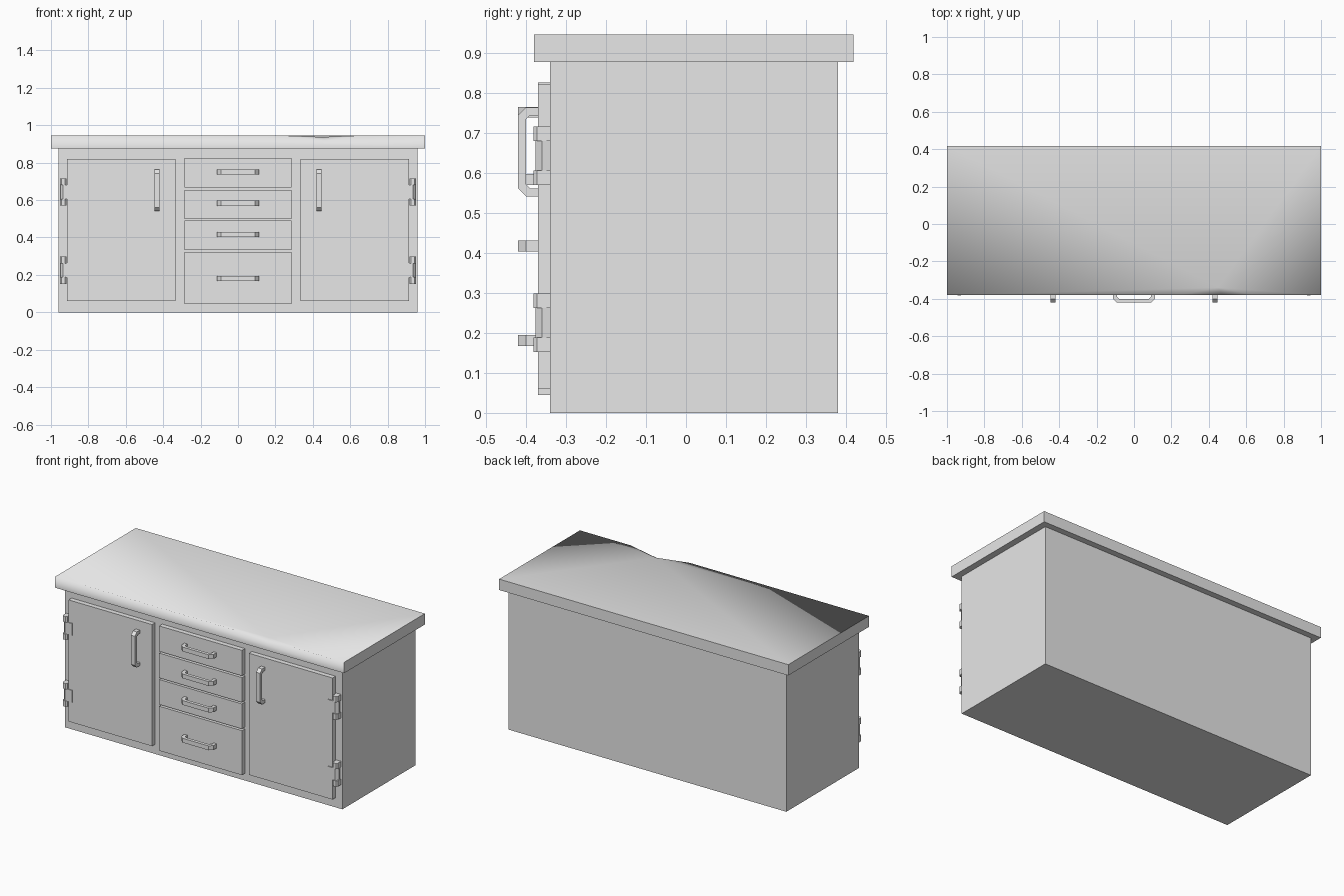
import bpy, bmesh, math
from mathutils import Vector

if "Cube" in bpy.data.objects:
    bpy.data.objects.remove(bpy.data.objects["Cube"], do_unlink=True)

grey = bpy.data.materials.new("plain grey")
grey.use_nodes = True
grey.diffuse_color = (0.8, 0.8, 0.8, 1)
grey.node_tree.nodes["Principled BSDF"].inputs["Base Color"].default_value = (0.8, 0.8, 0.8, 1)


def finish(name, bm):
    bmesh.ops.recalc_face_normals(bm, faces=bm.faces)
    mesh = bpy.data.meshes.new(name)
    bm.to_mesh(mesh)
    bm.free()
    mesh.materials.append(grey)
    obj = bpy.data.objects.new(name, mesh)
    bpy.context.collection.objects.link(obj)
    return obj


def box(name, x, y, z):
    """Box between pairs of limits."""
    bm = bmesh.new()
    bmesh.ops.create_cube(bm, size=1)
    for v in bm.verts:
        v.co = Vector([(a + b) / 2 + c * (b - a) for c, (a, b) in zip(v.co, (x, y, z))])
    return finish(name, bm)


def prism(name, outline, half, place):
    """Extrude a 2D outline by +-half, placing each point with place(u, v, w)."""
    bm = bmesh.new()
    ends = [[bm.verts.new(place(u, v, w)) for u, v in outline] for w in (-half, half)]
    for end in ends:
        bm.faces.new(end)
    n = len(outline)
    for i in range(n):
        j = (i + 1) % n
        bm.faces.new((ends[0][i], ends[0][j], ends[1][j], ends[1][i]))
    return finish(name, bm)


FRONT, PANEL = -0.34, -0.37

# Cabinet body
box("cabinet_body", (-0.96, 0.96), (FRONT, 0.38), (0, 0.877))


# Worktop with a shallow dent in its front edge
def worktop():
    low, top, y0, y1 = 0.877, 0.945, -0.38, 0.418
    bm = bmesh.new()
    base = [bm.verts.new((x, y, low)) for x, y in ((-1, y0), (1, y0), (1, y1), (-1, y1))]
    front = [bm.verts.new((x, y0, z)) for x, z in
             ((-1, top), (0.24, top), (0.47, top - 0.03), (0.65, top), (1, top))]
    back = [bm.verts.new((x, y1, top)) for x in (1, -1)]
    hollow = bm.verts.new((0.45, y0 + 0.04, top - 0.008))
    ring = front + back
    for a, b in zip(ring, ring[1:] + ring[:1]):
        bm.faces.new((a, b, hollow)).smooth = True
    bm.faces.new(base)
    bm.faces.new([base[0], base[1]] + front[::-1]).smooth = True
    bm.faces.new((base[1], base[2], back[0], front[-1]))
    bm.faces.new((base[2], base[3], back[1], back[0]))
    bm.faces.new((base[3], base[0], front[0], back[1]))
    finish("worktop", bm)


worktop()

# Drawer and door handles: a bar bent back at both ends with cut corners
L, T, C = 0.111, 0.02, 0.02
OUT, ROOT = -0.42, PANEL
handle = [(-L, ROOT), (-L, OUT + C), (-L + C, OUT), (L - C, OUT), (L, OUT + C), (L, ROOT),
          (L - T, ROOT), (L - T, OUT + C + 0.01), (L - C - 0.01, OUT + T),
          (-L + C + 0.01, OUT + T), (-L + T, OUT + C + 0.01), (-L + T, ROOT)]

# Drawers
for i, (z0, z1, grip) in enumerate(((0.045, 0.323, 0.181), (0.334, 0.49, 0.417),
                                    (0.5, 0.655, 0.583), (0.666, 0.825, 0.751))):
    box(f"drawer_front_{i + 1}", (-0.286, 0.286), (PANEL, FRONT), (z0, z1))
    prism(f"drawer_handle_{i + 1}", handle, 0.0135,
          lambda u, v, w: (u, v, grip + w))

# Doors with upright handles and two hinges each
leaf = [(0.885, -0.376), (0.935, -0.376), (0.95, -0.36), (0.945, FRONT), (0.885, FRONT)]
knuckle = [(0.918, FRONT), (0.918, -0.374), (0.925, -0.381), (0.943, -0.381),
           (0.951, -0.372), (0.951, FRONT)]
for side, s in (("left", 1), ("right", -1)):
    box(f"{side}_door", sorted((s * 0.335, s * 0.913)), (PANEL, FRONT), (0.06, 0.82))
    prism(f"{side}_door_handle", handle, 0.0135,
          lambda u, v, w: (s * 0.433 + w, v, 0.652 + u))
    for level, z in (("upper", 0.643), ("lower", 0.225)):
        prism(f"{side}_{level}_hinge_leaf", leaf, 0.038,
              lambda u, v, w: (s * u, v, z + w))
        for end, d in (("top", 0.055), ("bottom", -0.055)):
            prism(f"{side}_{level}_hinge_{end}_knuckle", knuckle, 0.018,
                  lambda u, v, w: (s * u, v, z + d + w))
